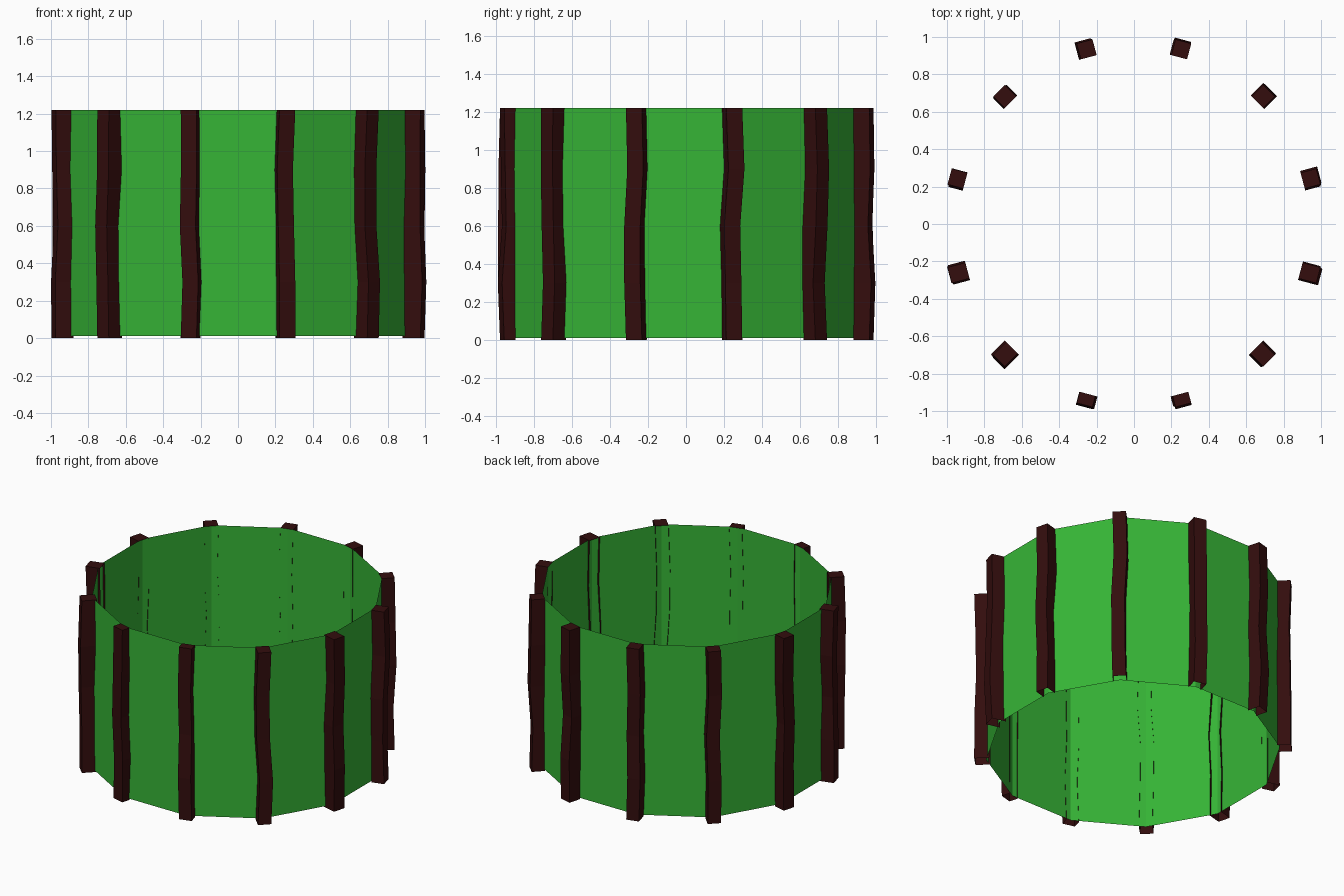
import bpy, bmesh, math, random
from mathutils import Vector

cube = bpy.data.objects.get("Cube")
if cube:
    bpy.data.objects.remove(cube, do_unlink=True)
random.seed(4)

HEIGHT = 1.22
CENTRE_Y = -0.01
WALL_R = 0.947
POST_R = 0.977
HALF = 0.0435


def material(name, colour):
    m = bpy.data.materials.new(name)
    m.diffuse_color = (*colour, 1)
    m.use_nodes = True
    bsdf = m.node_tree.nodes["Principled BSDF"]
    bsdf.inputs["Base Color"].default_value = (*colour, 1)
    bsdf.inputs["Roughness"].default_value = 0.8
    return m


def finish(bm, name, mat):
    mesh = bpy.data.meshes.new(name)
    bm.to_mesh(mesh)
    bm.free()
    mesh.materials.append(mat)
    obj = bpy.data.objects.new(name, mesh)
    bpy.context.collection.objects.link(obj)
    return obj


green = material("leaf_green", (0.037, 0.46, 0.037))
brown = material("dark_bark_brown", (0.033, 0.004, 0.004))

angles = [math.radians(15 + 30 * k) for k in range(12)]

# Wall: open twelve-sided band, one sheet thick
bm = bmesh.new()
rings = [[bm.verts.new((WALL_R * math.cos(a), CENTRE_Y + WALL_R * math.sin(a), z))
          for a in angles] for z in (0.01, HEIGHT)]
for k in range(12):
    n = (k + 1) % 12
    bm.faces.new((rings[0][k], rings[0][n], rings[1][n], rings[1][k]))
finish(bm, "wall", green)


# Posts: three crooked sides and a top, open at the bottom and against the wall
def post(k, angle):
    radial = Vector((math.cos(angle), math.sin(angle), 0))
    tangent = Vector((-radial.y, radial.x, 0))
    base = radial * POST_R + Vector((0, CENTRE_Y, 0))
    inner = -HALF
    if k in (8, 9):                 # front pair stands slightly further in
        base.y += 0.028
        inner = -0.018
    elif k in (6, 7, 10, 11):       # these reach just through the wall
        inner = -0.055
    bm = bmesh.new()
    rows = []
    for z in (0, 0.3, 0.6, 0.9, HEIGHT):
        bend = 0 if z in (0, HEIGHT) else 0.012
        side, push = random.uniform(-bend, bend), random.uniform(-bend, bend)
        row = []
        for t, r in ((-HALF, inner), (-HALF, HALF), (HALF, HALF), (HALF, inner)):
            out = push if r > 0 else 0
            row.append(bm.verts.new(base + tangent * (t + side) + radial * (r + out)
                                    + Vector((0, 0, z))))
        rows.append(row)
    for low, high in zip(rows, rows[1:]):
        for i in range(3):
            bm.faces.new((low[i], low[i + 1], high[i + 1], high[i]))
    bm.faces.new(rows[-1])
    bm.normal_update()
    finish(bm, f"post_{k + 1}", brown)


for k, angle in enumerate(angles):
    post(k, angle)
